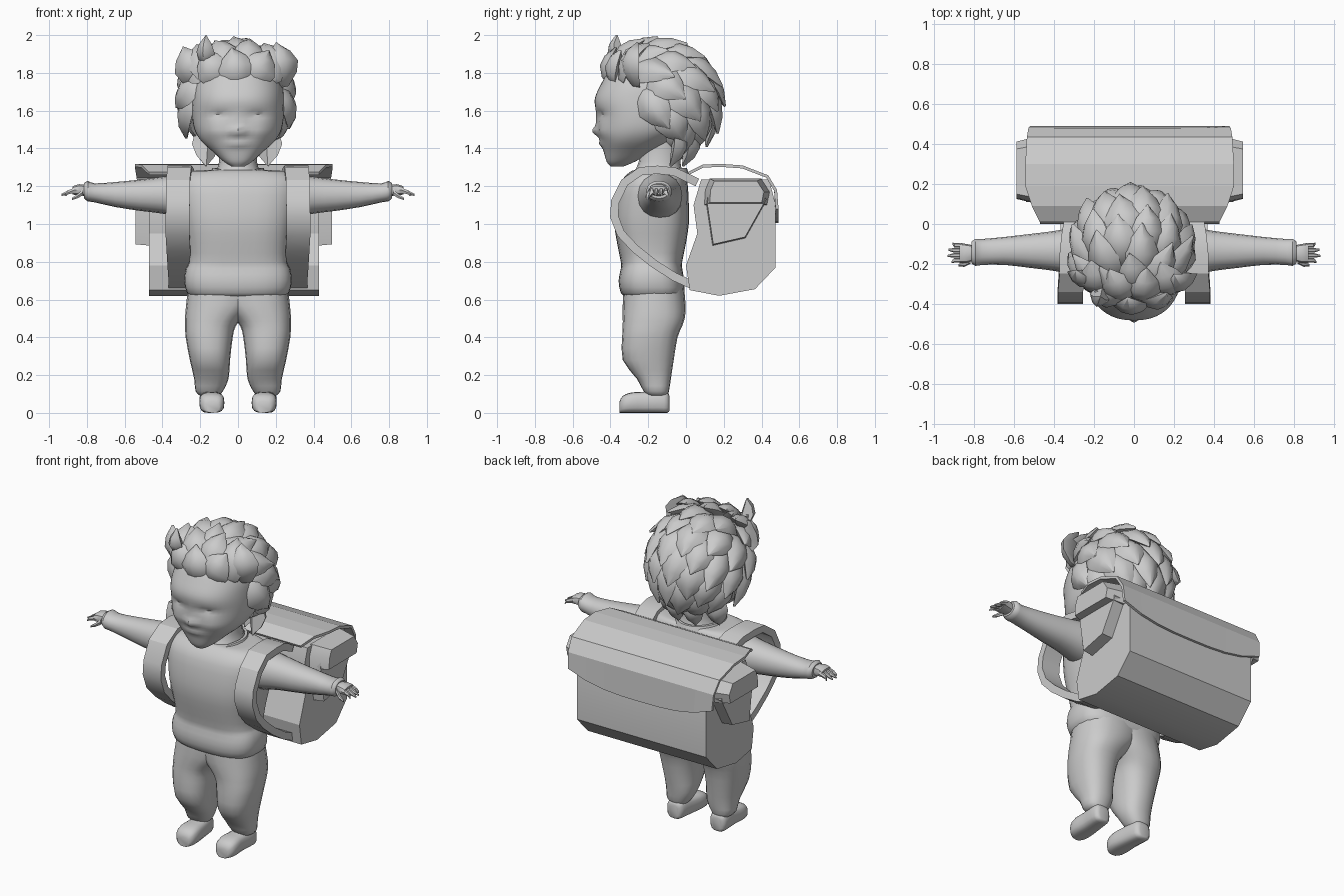
import bpy, bmesh, math, random
from mathutils import Vector

if "Cube" in bpy.data.objects:
    bpy.data.objects.remove(bpy.data.objects["Cube"])

random.seed(7)
grey = bpy.data.materials.new("plain grey")
grey.diffuse_color = (0.6, 0.6, 0.6, 1)
grey.use_nodes = True
grey.node_tree.nodes["Principled BSDF"].inputs["Base Color"].default_value = grey.diffuse_color


def finish(name, bm, angle=40):
    bmesh.ops.recalc_face_normals(bm, faces=bm.faces)
    me = bpy.data.meshes.new(name)
    bm.to_mesh(me)
    bm.free()
    me.materials.append(grey)
    for f in me.polygons:
        f.use_smooth = angle > 0
    me.set_sharp_from_angle(angle=math.radians(angle))
    ob = bpy.data.objects.new(name, me)
    bpy.context.collection.objects.link(ob)
    return ob


def skin(bm, rings, closed=False):
    """Join rings of points into a capped tube, or into a loop."""
    vs = [[bm.verts.new(p) for p in r] for r in rings]
    n = len(vs[0])
    for a, b in zip(vs, vs[1:] + ([vs[0]] if closed else [])):
        for i in range(n):
            j = (i + 1) % n
            bm.faces.new((a[i], a[j], b[j], b[i]))
    if not closed:
        bm.faces.new(vs[0])
        bm.faces.new(vs[-1])


def spline(keys, steps):
    out = []
    for i in range(len(keys) - 1):
        k = [keys[max(0, min(len(keys) - 1, i + d))] for d in (-1, 0, 1, 2)]
        for s in range(steps):
            t = s / steps
            out.append([0.5 * (2 * b + (c - a) * t + (2 * a - 5 * b + 4 * c - d) * t * t
                               + (3 * b - a - 3 * c + d) * t ** 3) for a, b, c, d in zip(*k)])
    return out + [list(keys[-1])]


def loft(name, axis, keys, seg=16, p=2.2, steps=2, side=1, shape=None):
    """Keys are (position on axis, low and high on second axis, low and high on third)."""
    rings = []
    for t, l1, h1, l2, h2 in spline(keys, steps):
        ring = []
        for i in range(seg):
            c, s = (f(math.tau * i / seg) for f in (math.cos, math.sin))
            u = (l1 + h1) / 2 + (h1 - l1) / 2 * math.copysign(abs(c) ** (2 / p), c)
            v = (l2 + h2) / 2 + (h2 - l2) / 2 * math.copysign(abs(s) ** (2 / p), s)
            x, y, z = {"x": (t, u, v), "y": (u, t, v), "z": (u, v, t)}[axis]
            if shape:
                y += shape(x, y, z)
            ring.append((x * side, y, z))
        rings.append(ring)
    bm = bmesh.new()
    skin(bm, rings)
    return finish(name, bm)


def prism(name, pts, x0, x1, scale=1.0):
    """Side profile (y, z) extruded along x, outer end scaled."""
    cy = sum(p[0] for p in pts) / len(pts)
    cz = sum(p[1] for p in pts) / len(pts)
    bm = bmesh.new()
    skin(bm, [[(x0, y, z) for y, z in pts],
              [(x1, cy + (y - cy) * scale, cz + (z - cz) * scale) for y, z in pts]])
    return finish(name, bm, 25)


# Head with nose, lips, brow and closed eyes
def face(x, y, z):
    if y > -0.25:
        return 0
    g = lambda x0, z0, sx, sz: math.exp(-((abs(x) - x0) / sx) ** 2 - ((z - z0) / sz) ** 2)
    return (-0.036 * g(0, 1.49, 0.04, 0.028) - 0.010 * g(0, 1.55, 0.03, 0.05)
            - 0.014 * g(0, 1.425, 0.06, 0.018) + 0.016 * g(0.1, 1.575, 0.055, 0.022)
            - 0.008 * g(0.1, 1.55, 0.05, 0.012) - 0.014 * g(0.12, 1.49, 0.06, 0.04))


loft("head", "z", [(1.305, -.035, .035, -.40, -.33), (1.33, -.075, .075, -.42, -.27),
                   (1.38, -.13, .13, -.435, -.18), (1.44, -.195, .195, -.45, -.08),
                   (1.50, -.23, .23, -.46, 0), (1.58, -.243, .243, -.47, .05),
                   (1.66, -.243, .243, -.483, .09), (1.74, -.235, .235, -.45, .10),
                   (1.82, -.20, .20, -.40, .08), (1.90, -.11, .11, -.3, 0)],
     seg=48, p=2.35, steps=4, shape=face)
loft("neck", "z", [(1.2, -.14, .14, -.31, 0), (1.27, -.12, .12, -.28, -.015),
                   (1.33, -.1, .1, -.25, -.03), (1.45, -.1, .1, -.25, -.02)])

# Jumper body with rolled hem
loft("jumper", "z", [(.615, -.24, .24, -.32, -.03), (.635, -.27, .27, -.345, -.01),
                     (.70, -.285, .285, -.357, -.01), (.765, -.275, .275, -.345, -.02),
                     (.80, -.26, .26, -.345, -.02), (.9, -.27, .27, -.365, 0),
                     (1.0, -.29, .29, -.38, .015), (1.1, -.305, .305, -.375, .015),
                     (1.2, -.315, .315, -.355, .01), (1.25, -.30, .30, -.325, 0),
                     (1.28, -.25, .25, -.29, -.015), (1.285, -.14, .14, -.27, -.03)],
     seg=32, p=2.9)

# Collar dipping to a point at the front
bm = bmesh.new()
rings = []
for i in range(24):
    a = math.tau * i / 24
    dx, dy = math.cos(a), math.sin(a)
    c = Vector((.132 * dx, -.155 + .155 * dy, 1.285 - .05 * max(0, -dy) ** 4))
    out = Vector((dx, dy, 0))
    rings.append([c + out * u + Vector((0, 0, w)) for u, w in ((.016, -.02), (.004, .012), (-.012, .012), (-.008, -.02))])
skin(bm, rings, closed=True)
finish("collar", bm)

for side, word in ((1, "left"), (-1, "right")):
    # Trouser leg and shoe
    loft(word + "_trouser_leg", "z", [(.09, .10, .20, -.20, -.10), (.115, .08, .225, -.225, -.09),
                                      (.18, .05, .232, -.26, -.08), (.28, .042, .255, -.335, -.065),
                                      (.40, .028, .277, -.338, -.045), (.46, .012, .28, -.335, -.02),
                                      (.51, -.03, .28, -.335, -.005), (.57, -.09, .275, -.335, -.002),
                                      (.66, -.13, .265, -.33, -.01)],
         side=side, p=2.4, seg=20)
    loft(word + "_shoe", "y", [(-.352, .10, .17, 0, .06), (-.335, .08, .195, 0, .09),
                               (-.29, .072, .205, 0, .108), (-.22, .08, .20, 0, .112),
                               (-.14, .09, .205, 0, .12), (-.10, .10, .20, 0, .11),
                               (-.088, .12, .18, 0.01, .09)], side=side, p=3)
    # Sleeve, hand and fingers
    loft(word + "_sleeve", "x", [(.2, -.27, -.02, 1.02, 1.27), (.30, -.255, -.02, 1.035, 1.265),
                                 (.40, -.235, -.035, 1.055, 1.25), (.52, -.22, -.05, 1.07, 1.235),
                                 (.65, -.205, -.065, 1.09, 1.222), (.76, -.205, -.075, 1.115, 1.215),
                                 (.795, -.21, -.075, 1.12, 1.228), (.815, -.195, -.09, 1.135, 1.215)],
         side=side)
    loft(word + "_palm", "x", [(.79, -.18, -.11, 1.145, 1.205), (.84, -.195, -.1, 1.15, 1.212),
                               (.875, -.195, -.095, 1.155, 1.2)], seg=10, p=2.6, side=side)
    for i, end in enumerate((.915, .935, .93, .91)):
        y = -.182 + .025 * i
        e = y + (i - 1.5) * .006
        loft(f"{word}_finger_{i + 1}", "x", [(.86, y - .012, y + .012, 1.165, 1.195),
                                             (.9, y - .012, y + .012, 1.155, 1.18),
                                             (end, e - .005, e + .005, 1.148, 1.16)],
             seg=6, steps=1, side=side)
    loft(word + "_thumb", "x", [(.82, -.2, -.17, 1.15, 1.19), (.85, -.215, -.19, 1.135, 1.16),
                                (.88, -.212, -.2, 1.125, 1.138)], seg=6, steps=1, side=side)

    # Shoulder strap: band swept round the shoulder, (y, z, x)
    path = [(.06, 1.22, .28), (-.06, 1.277, .30), (-.15, 1.287, .31), (-.24, 1.28, .31),
            (-.325, 1.22, .318), (-.375, 1.12, .318), (-.38, 1.04, .32), (-.345, .95, .32),
            (-.27, .87, .315), (-.17, .79, .31), (-.06, .72, .305), (.05, .67, .305)]
    rings = []
    for i, (y, z, x) in enumerate(path):
        a, b = path[max(0, i - 1)], path[min(len(path) - 1, i + 1)]
        n = Vector((0, -(b[1] - a[1]), b[0] - a[0])).normalized() * 0.022
        c = Vector((x, y, z))
        w = Vector((.063, 0, 0))
        rings.append([Vector((v.x * side, v.y, v.z)) for v in (c - w - n, c + w - n, c + w + n, c - w + n)])
    bm = bmesh.new()
    skin(bm, rings)
    finish(word + "_strap", bm, 25)

# Backpack body
CX = -.022
prism("backpack_body", [(.02, .65), (.175, .62), (.365, .655), (.475, .77), (.475, 1.1),
                        (.44, 1.235), (.08, 1.235), (.04, 1.1), (.06, .95), (0, .78)],
      CX - .45, CX + .45)
# Side pockets with lids
for side, word in ((1, "left"), (-1, "right")):
    prism(word + "_pocket", [(.14, .885), (.315, .925), (.43, 1.13), (.40, 1.2), (.12, 1.2), (.105, 1.12)],
          CX + side * .44, CX + side * .52, .96)
    prism(word + "_pocket_lid", [(.095, 1.10), (.10, 1.18), (.125, 1.24), (.40, 1.24), (.445, 1.17), (.43, 1.10)],
          CX + side * .44, CX + side * .568, .82)

# Backpack flap: faceted sheet with a bowed lower edge, (y, z, half width)
flap = [(.01, 1.275, .45), (.09, 1.315, .49), (.19, 1.318, .523), (.30, 1.31, .523),
        (.435, 1.258, .515), (.482, 1.18, .507), (.49, 1.08, .50)]
cols = 8
bm = bmesh.new()
grid = []
for k, (y, z, w) in enumerate(flap):
    row = []
    for i in range(cols + 1):
        u = 2 * i / cols - 1
        drop = .075 * (1 - abs(u) ** 3) if k == len(flap) - 1 else 0
        row.append(bm.verts.new((CX + u * w, y, z - drop)))
    grid.append(row)
for a, b in zip(grid, grid[1:]):
    for i in range(cols):
        bm.faces.new((a[i], a[i + 1], b[i + 1], b[i]))
ob = finish("backpack_flap", bm, 0)
mod = ob.modifiers.new("thickness", "SOLIDIFY")
mod.thickness = 0.016
mod.offset = -1 if ob.data.polygons[cols * 2].normal.z > 0 else 1

# Hair: skull cap covered with large pointed leaf shaped locks
bm = bmesh.new()
C, R = Vector((-.01, -.145, 1.66)), Vector((.255, .27, .26))


def lock(pos, n, d, length, width):
    n = (n - d * n.dot(d)).normalized()
    s = d.cross(n).normalized()
    rings = []
    for t, w, h in ((0, .4, -.06), (.25, .85, -.01), (.5, 1, .008), (.75, .68, .008), (1, .02, -.006)):
        c = pos + d * (t - .5) * length + n * h
        hw, th = width / 2 * w, .05 * (.2 + .8 * w)
        rings.append([c - s * hw, c - s * hw * .55 + n * th * .7, c + n * th,
                      c + s * hw * .55 + n * th * .7, c + s * hw, c - n * .04 * w])
    skin(bm, rings)


N = 60
for i in range(N):
    z = 1 - 2 * (i + .5) / N
    a = i * math.pi * (3 - math.sqrt(5))
    r = math.sqrt(1 - z * z)
    n = Vector((r * math.cos(a), r * math.sin(a), z))
    if n.dot(Vector((0, -.86, -.5))) > .25 or n.z < -.82:
        continue
    flow = Vector((n.x * .3 + random.uniform(-.2, .2), 1, min(0, n.z * 1.5 - 1.2)))
    d = (flow - n * flow.dot(n)).normalized()
    d = (d + n * random.uniform(.16, .32)).normalized()
    pos = C + Vector((n.x * R.x, n.y * R.y, n.z * R.z)) + n * .012
    lock(pos, n, d, random.uniform(.27, .33), random.uniform(.17, .2))
# Fringe: two rows of upswept locks along the hairline
for k in range(5):
    x = -.25 + .12 * k
    d = Vector((x * 1.4 + random.uniform(-.6, .6), .25, 1)).normalized()
    lock(Vector((x, -.40 + 2.2 * x * x, 1.835 + random.uniform(-.02, .02))),
         Vector((x * 2, -1, .3)), d, .23, .19)
for k in range(4):
    x = -.19 + .12 * k
    d = Vector((x * 1.2 + random.uniform(-.5, .5), .7, .6)).normalized()
    lock(Vector((x, -.32 + 1.2 * x * x, 1.9 - .8 * x * x)), Vector((x, -.6, 1)), d, .25, .18)
# Stray tip above the brow and long locks at the nape
lock(Vector((-.17, -.36, 1.91)), Vector((-.3, -1, .1)), Vector((0, -.1, 1)).normalized(), .18, .1)
for x in (-.17, -.06, .06, .16):
    lock(Vector((x, .03 - x * x * 3, 1.42)), Vector((x * 2, 1, -.2)),
         Vector((0, -.3, -1)).normalized(), .24, .15)
finish("hair_locks", bm, 50)

bm = bmesh.new()
bmesh.ops.create_uvsphere(bm, u_segments=20, v_segments=12, radius=1)
for v in bm.verts:
    v.co = Vector((v.co.x * .25, v.co.y * .23, v.co.z * .25)) + Vector((-.005, -.1, 1.67))
finish("hair_cap", bm)
